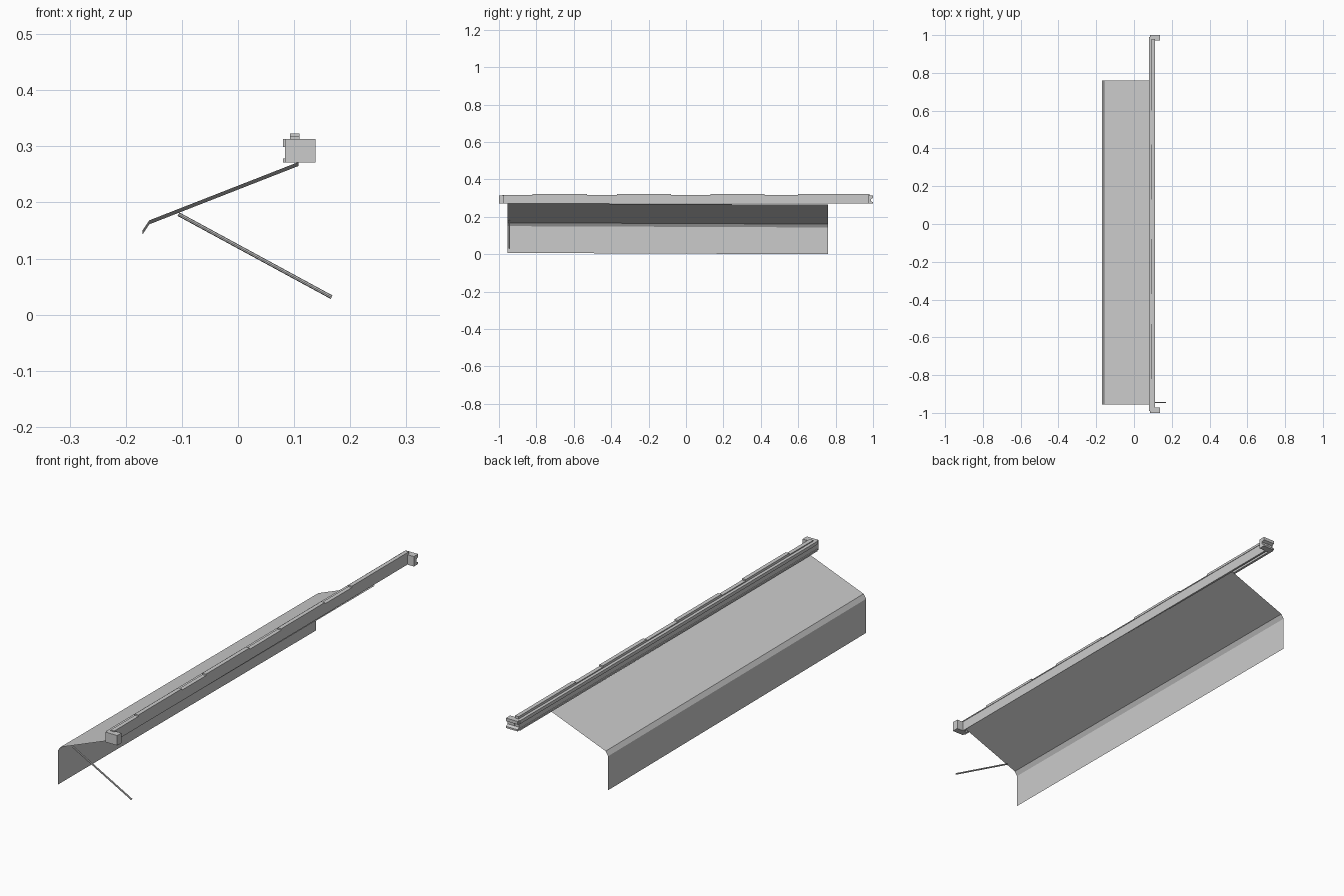
import bpy, bmesh
from mathutils import Vector

if "Cube" in bpy.data.objects:
    bpy.data.objects.remove(bpy.data.objects["Cube"])


def mesh_object(name, verts, faces):
    mesh = bpy.data.meshes.new(name)
    mesh.from_pydata(verts, [], faces)
    bm = bmesh.new()
    bm.from_mesh(mesh)
    bmesh.ops.recalc_face_normals(bm, faces=bm.faces)
    bm.to_mesh(mesh)
    bm.free()
    obj = bpy.data.objects.new(name, mesh)
    bpy.context.collection.objects.link(obj)
    return obj


def prism(name, profile, offset):
    """Closed profile swept along a straight offset."""
    n = len(profile)
    verts = [Vector(p) for p in profile]
    verts += [v + Vector(offset) for v in verts]
    faces = [(i, (i + 1) % n, n + (i + 1) % n, n + i) for i in range(n)]
    faces += [tuple(range(n)), tuple(range(2 * n - 1, n - 1, -1))]
    return mesh_object(name, verts, faces)


def box(name, x0, x1, y0, y1, z0, z1):
    return prism(name, [(x0, y0, z0), (x1, y0, z0), (x1, y0, z1), (x0, y0, z1)],
                 (0, y1 - y0, 0))


# awning sheet: slope, narrow bend and hanging valance, sagging slightly to the back
section = [(0.108, 0.272), (-0.158, 0.168), (-0.17, 0.150), (-0.17, 0.007)]
verts = [(x, -0.955, z) for x, z in section]
verts += [(x, 0.76, z - 0.007) for x, z in section]
mesh_object("awning_sheet", verts, [(i, i + 1, i + 5, i + 4) for i in range(3)])

# hollow mounting rail, open along the bottom, recessed on its outer side
rail = [(0.080, 0.271), (0.090, 0.271), (0.090, 0.278), (0.087, 0.278),
        (0.087, 0.309), (0.105, 0.309), (0.105, 0.275), (0.100, 0.275),
        (0.100, 0.271), (0.108, 0.271), (0.108, 0.313), (0.080, 0.313),
        (0.080, 0.299), (0.084, 0.299), (0.084, 0.278), (0.080, 0.278)]
prism("mounting_rail", [(x, -0.99, z) for x, z in rail], (0, 1.98, 0))

# end brackets, the rear one with a notched outer face
box("front_end_bracket", 0.084, 0.138, -1.0, -0.972, 0.271, 0.313)
cap = [(0.972, 0.271), (1.0, 0.271), (1.0, 0.278), (0.988, 0.284),
       (0.988, 0.294), (1.0, 0.300), (1.0, 0.313), (0.972, 0.313)]
prism("rear_end_bracket", [(0.084, y, z) for y, z in cap], (0.054, 0, 0))

# top ridge with four raised clips
box("top_ridge", 0.093, 0.110, -0.98, 0.98, 0.313, 0.317)
for i, (y0, y1) in enumerate([(-0.82, -0.53), (-0.37, -0.08), (0.13, 0.42), (0.60, 0.98)]):
    box(f"top_clip_{i + 1}", 0.093, 0.110, y0, y1, 0.313, 0.323)

# slim pull rod under the front end
a, b = Vector((-0.106, -0.945, 0.179)), Vector((0.167, -0.945, 0.031))
bpy.ops.mesh.primitive_cylinder_add(vertices=8, radius=0.0035, depth=(b - a).length,
                                    location=(a + b) / 2)
rod = bpy.context.object
rod.name = "pull_rod"
rod.rotation_euler = (b - a).to_track_quat('Z', 'Y').to_euler()
bpy.ops.object.shade_smooth_by_angle()
